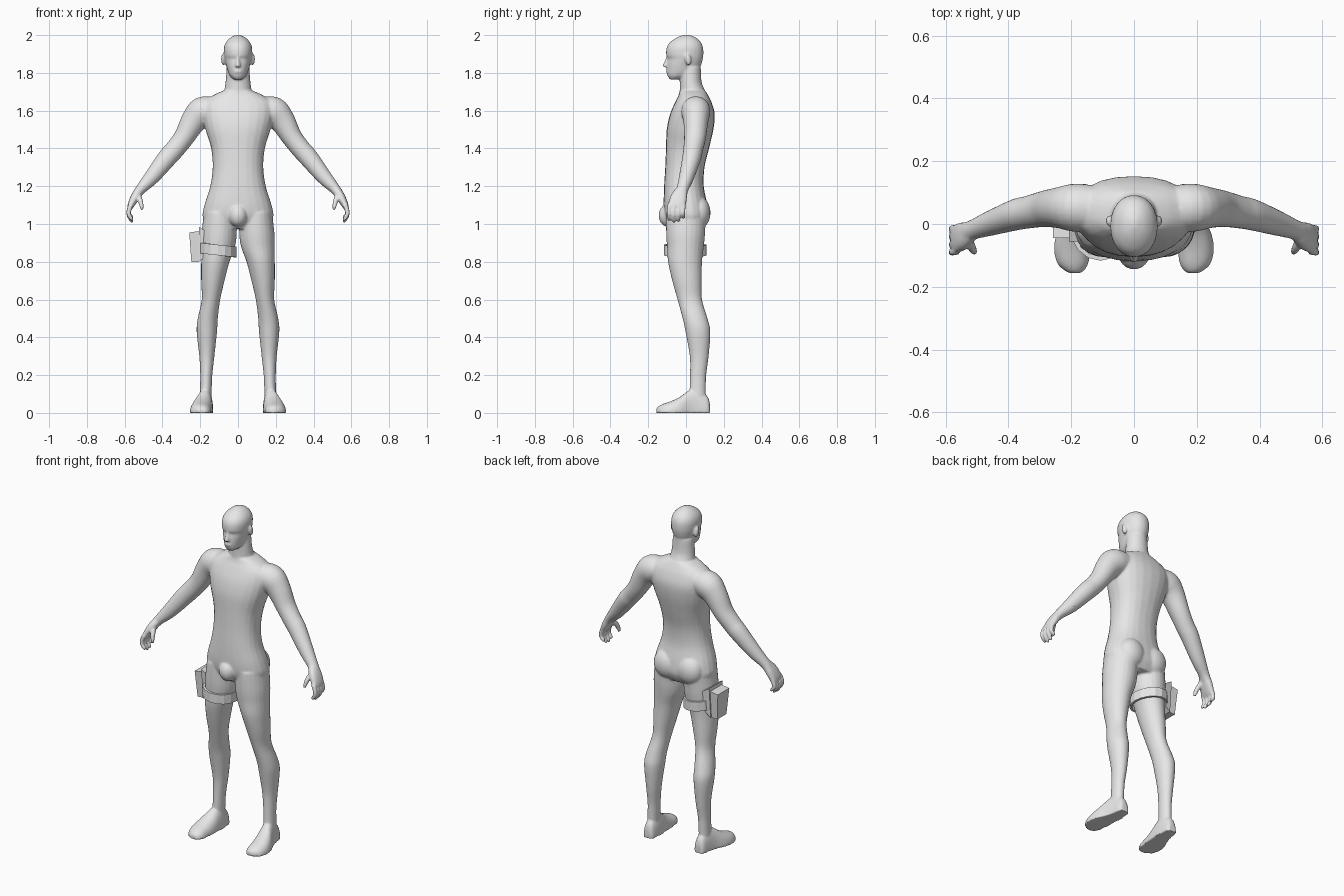
import bpy, bmesh, math
from mathutils import Vector, Matrix

if "Cube" in bpy.data.objects:
    bpy.data.objects.remove(bpy.data.objects["Cube"])

grey = bpy.data.materials.new("plain_grey")
grey.diffuse_color = (0.8, 0.8, 0.8, 1)
grey.use_nodes = True
grey.node_tree.nodes["Principled BSDF"].inputs["Base Color"].default_value = grey.diffuse_color


def make_object(name, bm):
    bmesh.ops.recalc_face_normals(bm, faces=bm.faces[:])
    me = bpy.data.meshes.new(name)
    bm.to_mesh(me)
    bm.free()
    me.materials.append(grey)
    ob = bpy.data.objects.new(name, me)
    bpy.context.collection.objects.link(ob)
    return ob


def refine(rows, steps=4):
    """Smooth curve through rows of (x, y, z, a, b)."""
    out = []
    for i in range(len(rows) - 1):
        p0, p1 = rows[max(i - 1, 0)], rows[i]
        p2, p3 = rows[i + 1], rows[min(i + 2, len(rows) - 1)]
        for s in range(steps):
            t = s / steps
            out.append([0.5 * (2 * b + (c - a) * t + (2 * a - 5 * b + 4 * c - d) * t * t
                               + (3 * b - a - 3 * c + d) * t ** 3)
                        for a, b, c, d in zip(p0, p1, p2, p3)])
    out.append(list(rows[-1]))
    return out


def loft(bm, rows, mode="up", side=1, power=2.0, sides=24):
    """Skin superellipse rings; rings lie level, across the path, or facing forward."""
    rows = refine(rows)
    rings = []
    for i, (x, y, z, a, b) in enumerate(rows):
        u, v = Vector((1, 0, 0)), Vector((0, 1, 0))
        if mode == "forward":
            v = Vector((0, 0, 1))
        elif mode == "path":
            t = Vector(rows[min(i + 1, len(rows) - 1)][:3]) - Vector(rows[max(i - 1, 0)][:3])
            u = t.cross(Vector((0, 1, 0))).normalized()
            v = u.cross(t).normalized()
        ring = []
        for k in range(sides):
            ang = math.tau * k / sides
            c, s = math.cos(ang), math.sin(ang)
            p = Vector((x, y, z)) + u * a * math.copysign(abs(c) ** (2 / power), c) \
                + v * b * math.copysign(abs(s) ** (2 / power), s)
            if mode == "forward":
                p.z = max(p.z, 0)
            ring.append(bm.verts.new((p.x * side, p.y, p.z)))
        rings.append(ring)
    for r, q in zip(rings, rings[1:]):
        for k in range(sides):
            bm.faces.new((r[k], r[(k + 1) % sides], q[(k + 1) % sides], q[k]))
    bm.faces.new(rings[0])
    bm.faces.new(rings[-1])


def column(rows):
    """Rows of (z, half width, front y, back y) to level rings."""
    return [(0, (f + b) / 2, z, w, (b - f) / 2) for z, w, f, b in rows]


def ball(bm, loc, size, tilt=0):
    m = Matrix.Translation(loc) @ Matrix.Rotation(tilt, 4, 'X') @ Matrix.Diagonal((*size, 1))
    bmesh.ops.create_uvsphere(bm, u_segments=20, v_segments=12, radius=1, matrix=m)


bm = bmesh.new()
# torso and neck
loft(bm, column([(0.975, .13, -.08, .09), (1.03, .185, -.108, .117), (1.1, .178, -.118, .113),
                 (1.2, .147, -.116, .094), (1.3, .134, -.11, .098), (1.4, .142, -.106, .122),
                 (1.5, .172, -.102, .145), (1.58, .19, -.085, .152), (1.64, .185, -.06, .137),
                 (1.68, .135, -.04, .118), (1.705, .08, -.033, .103)]), power=2.3)
loft(bm, column([(1.62, .085, -.03, .12), (1.70, .073, -.033, .102), (1.75, .066, -.033, .083),
                 (1.83, .06, -.03, .078)]))
# groin bulge
ball(bm, (0, -.095, 1.045), (.05, .05, .06))
# head with brow and recessed eye line
loft(bm, column([(1.765, .022, -.085, -.035), (1.785, .043, -.098, .02), (1.815, .056, -.102, .065),
                 (1.85, .066, -.101, .083), (1.875, .071, -.097, .089), (1.892, .074, -.105, .092),
                 (1.93, .075, -.103, .091), (1.96, .065, -.087, .08), (1.985, .042, -.053, .055),
                 (1.997, .02, -.025, .03), (2.002, .006, -.008, .012)]), power=2.1)
# nose and lips
loft(bm, column([(1.83, .011, -.112, -.08), (1.838, .015, -.125, -.08), (1.86, .01, -.115, -.08),
                 (1.888, .007, -.104, -.08)]), sides=12)
ball(bm, (0, -.099, 1.808), (.02, .008, .008))

for s in (-1, 1):
    # ear, buttock
    ball(bm, (s * .077, .01, 1.872), (.013, .017, .032), .2)
    ball(bm, (s * .077, .07, 1.06), (.08, .06, .085))
    # leg
    loft(bm, [(.095, 0, 1.06, .085, .105), (.1, -.002, .95, .093, .103), (.105, -.003, .88, .089, .097),
              (.12, -.005, .8, .075, .09), (.133, .005, .7, .062, .078), (.143, .02, .6, .049, .065),
              (.16, .048, .5, .053, .066), (.165, .063, .43, .054, .066), (.165, .07, .3, .04, .05),
              (.168, .064, .2, .032, .043), (.17, .062, .13, .031, .043), (.172, .062, .06, .03, .04)], side=s)
    # foot
    loft(bm, [(.17, .126, 0, .022, .05), (.17, .112, 0, .033, .09), (.172, .06, 0, .04, .125),
              (.178, .02, 0, .046, .122), (.19, -.03, 0, .057, .086), (.197, -.08, 0, .058, .062),
              (.195, -.125, 0, .05, .046), (.19, -.15, 0, .03, .032), (.188, -.157, 0, .015, .02)],
         mode="forward", side=s, power=2.3, sides=32)
    # arm
    loft(bm, [(.11, .05, 1.61, .06, .07), (.185, .052, 1.595, .08, .077), (.235, .052, 1.545, .068, .066),
              (.285, .048, 1.46, .055, .058), (.335, .038, 1.395, .052, .052), (.375, .03, 1.35, .051, .05),
              (.455, .003, 1.25, .041, .04), (.51, -.017, 1.19, .029, .032), (.53, -.025, 1.165, .026, .033)],
         mode="path", side=s)
    # palm
    loft(bm, [(.515, -.02, 1.185, .024, .028), (.54, -.035, 1.15, .024, .042), (.562, -.046, 1.11, .02, .046),
              (.573, -.05, 1.085, .014, .043)], mode="path", side=s, power=2.4)
    # four curled fingers and thumb
    for y, drop in ((-.088, .01), (-.063, 0), (-.037, .003), (-.012, .02)):
        loft(bm, [(.565, y, 1.105, .014, .011), (.577, y - .002, 1.075, .013, .011),
                  (.578, y - .003, 1.045 + drop / 2, .012, .0105),
                  (.564, y - .002, 1.018 + drop, .010, .0095), (.556, y, 1.009 + drop, .006, .006)],
             mode="path", side=s, sides=12)
    loft(bm, [(.53, -.045, 1.155, .016, .017), (.518, -.072, 1.125, .014, .015),
              (.511, -.085, 1.098, .012, .012), (.507, -.09, 1.075, .008, .008)],
         mode="path", side=s, sides=12)

# fuse the parts into one continuous skin
body = make_object("body", bm)
mod = body.modifiers.new("fuse", 'REMESH')
mod.mode = 'VOXEL'
mod.voxel_size = 0.006
mod.use_smooth_shade = True
mod = body.modifiers.new("relax", 'SMOOTH')
mod.factor = 0.5
mod.iterations = 4
mod = body.modifiers.new("lighten", 'DECIMATE')
mod.ratio = 0.3


def prism(name, profile, y0, y1, inset=0.0):
    """Extrude an x-z profile along y; the lower end can narrow by the inset."""
    bm = bmesh.new()
    low = min(z for x, z in profile)
    loops = [[bm.verts.new((x, y + sg * (inset if z < low + .02 else 0), z)) for x, z in profile]
             for y, sg in ((y0, 1), (y1, -1))]
    n = len(profile)
    bm.faces.new(loops[0])
    bm.faces.new(loops[1])
    for k in range(n):
        bm.faces.new((loops[0][k], loops[0][(k + 1) % n], loops[1][(k + 1) % n], loops[1][k]))
    return make_object(name, bm)


# holster on the right thigh
prism("holster_pouch", [(-.258, .955), (-.207, .962), (-.207, .80), (-.247, .80)], -.045, .065, .012)
prism("holster_plate", [(-.207, .985), (-.145, .945), (-.165, .85), (-.18, .82), (-.207, .80)], -.055, .075, .015)

# thigh strap, tilted down toward the inside
bm = bmesh.new()
loops = []
for h in (-.028, .028):
    loops.append([])
    for k in range(16):
        x = -.107 + .086 * math.cos(math.tau * k / 16)
        y = -.004 + .1 * math.sin(math.tau * k / 16)
        loops[-1].append(bm.verts.new((x, y, .862 - .125 * (x + .105) + h)))
for k in range(16):
    j = (k + 1) % 16
    bm.faces.new((loops[0][k], loops[0][j], loops[1][j], loops[1][k]))
strap = make_object("thigh_strap", bm)
mod = strap.modifiers.new("thickness", 'SOLIDIFY')
mod.thickness = 0.013
mod.offset = 1
